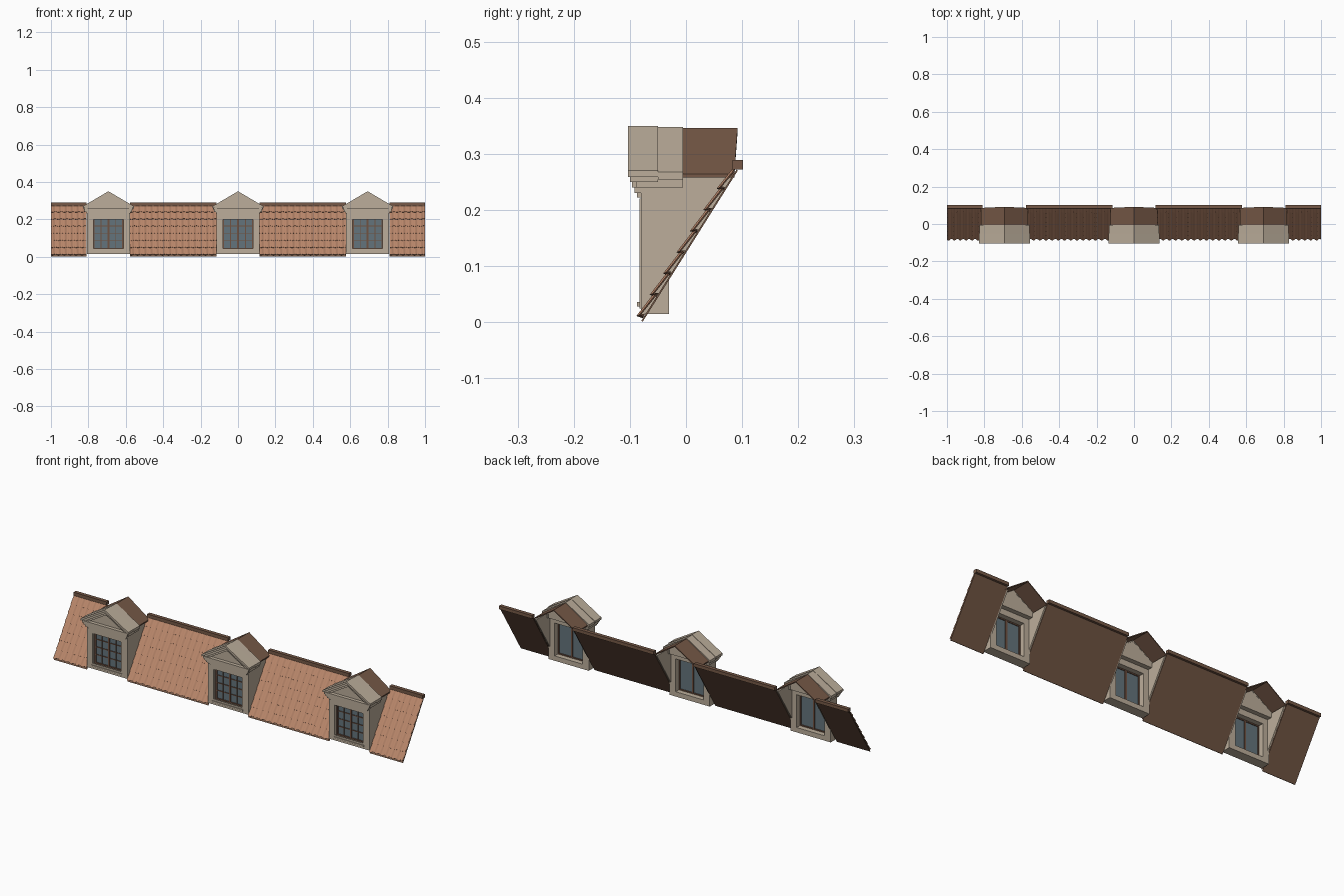
import bpy, math
from mathutils import Vector

if "Cube" in bpy.data.objects:
    bpy.data.objects.remove(bpy.data.objects["Cube"], do_unlink=True)


def material(name, rgb):
    lin = [((c / 255 + 0.055) / 1.055) ** 2.4 for c in rgb] + [1]
    m = bpy.data.materials.new(name)
    m.use_nodes = True
    m.diffuse_color = lin
    m.node_tree.nodes["Principled BSDF"].inputs["Base Color"].default_value = lin
    return m


STONE = material("pale_stone", (188, 174, 155))
TILE = material("terracotta", (184, 134, 106))
BROWN = material("brown_roof", (118, 89, 71))
WOOD = material("window_wood", (112, 82, 66))
GLASS = material("grey_glass", (100, 116, 124))


def make(name, verts, faces, *mats):
    me = bpy.data.meshes.new(name)
    me.from_pydata(verts, [], faces)
    for m in mats:
        me.materials.append(m)
    ob = bpy.data.objects.new(name, me)
    bpy.context.collection.objects.link(ob)
    return ob


def prism(name, profile, axis, lo, hi, mat):
    """Extrude a 2D profile along x (profile is y,z) or along y (profile is x,z)."""
    n = len(profile)
    place = (lambda p, d: (d, p[0], p[1])) if axis == "x" else (lambda p, d: (p[0], d, p[1]))
    area = sum(profile[i - 1][0] * profile[i][1] - profile[i][0] * profile[i - 1][1] for i in range(n))
    if (area > 0) == (axis == "y"):
        profile = profile[::-1]
    verts = [place(p, d) for d in (lo, hi) for p in profile]
    faces = [tuple(range(n))[::-1], tuple(range(n, 2 * n))]
    faces += [(i, (i + 1) % n, n + (i + 1) % n, n + i) for i in range(n)]
    return make(name, verts, faces, mat)


def box(name, x, y, z, mat):
    return prism(name, [(x[0], z[0]), (x[1], z[0]), (x[1], z[1]), (x[0], z[1])], "y", y[0], y[1], mat)


def chevron(name, half, peak, eave, thick, y, mat):
    pts = [(0, peak), (half, eave), (half, eave - thick), (0, peak - thick),
           (-half, eave - thick), (-half, eave)]
    return prism(name, pts, "y", y[0], y[1], mat)


def frame(name, half, z, width, y, mat):
    """Rectangular surround: two uprights and two rails."""
    parts = []
    for side, s in (("left", 1), ("right", -1)):
        parts.append(box(f"{name}_{side}", sorted((s * half, s * (half - width))), y, z, mat))
    inner = (width - half, half - width)
    parts.append(box(f"{name}_bottom", inner, y, (z[0], z[0] + width), mat))
    parts.append(box(f"{name}_top", inner, y, (z[1] - width, z[1]), mat))
    return parts


# Roof slope frame: distance up the slope, height above the board
FOOT = Vector((0, -0.08, 0.002))
HEAD = Vector((0, 0.09, 0.272))
UP = (HEAD - FOOT).normalized()
LENGTH = (HEAD - FOOT).length
OUT = Vector((0, -UP.z, UP.y))


def on_slope(x, s, h):
    return Vector((x, 0, 0)) + FOOT + UP * s + OUT * h


ROWS = 7
SEG = 8


def tile_row(name, x0, x1, s0, s1):
    """One course of rolled tiles with a dark lower lip."""
    waves = round((x1 - x0) / 0.033)
    n = waves * SEG
    verts, faces = [], []
    for i in range(n + 1):
        x = x0 + (x1 - x0) * i / n
        roll = 0.003 * math.sin(math.tau * i / SEG)
        dip = 0.004 * math.sin(math.tau * i / SEG)
        verts += [on_slope(x, s0 + 0.004 - dip + 0.003, 0.0005),
                  on_slope(x, s0 + 0.004 - dip, 0.009 + roll),
                  on_slope(x, s1 + 0.008, 0.004 + roll)]
    for i in range(n):
        a, b = 3 * i, 3 * i + 3
        faces += [(a, b, b + 1, a + 1), (a + 1, b + 1, b + 2, a + 2)]
    ob = make(name, verts, faces, TILE, BROWN)
    for p in ob.data.polygons:
        p.material_index = 1 - p.index % 2
        p.use_smooth = p.index % 2 == 1
    # break the shading at the lip
    for e in ob.data.edges:
        e.use_edge_sharp = all(v % 3 == 1 for v in e.vertices)
    return ob


# Roof panels between the dormers, with ridge caps
panels = {"far_right": (-1, -0.81), "mid_right": (-0.578, -0.115),
          "mid_left": (0.115, 0.578), "far_left": (0.81, 1)}
for label, (x0, x1) in panels.items():
    corners = [on_slope(0, s, h) for s, h in ((0, 0), (LENGTH, 0), (LENGTH, -0.003), (0.001, -0.003))]
    prism(f"roof_board_{label}", [(c.y, c.z) for c in corners], "x", x0, x1, BROWN)
    step = (LENGTH - 0.006) / ROWS
    for r in range(ROWS):
        tile_row(f"tile_row_{label}_{r + 1}", x0, x1, 0.003 + r * step, min(0.003 + (r + 1) * step, LENGTH - 0.012))
    box(f"ridge_cap_{label}", (x0, x1), (0.083, 0.102), (0.272, 0.289), BROWN)


def dormer():
    parts = []
    add = parts.append
    # front wall around the opening
    for side, s in (("left", 1), ("right", -1)):
        add(box(f"jamb_{side}", sorted((s * 0.08, s * 0.115)), (-0.08, -0.03), (0.015, 0.245), STONE))
        # triangular cheek running back to the roof slope
        low, high = on_slope(0, 0.022, 0), on_slope(0, LENGTH - 0.012, 0)
        cheek = [(-0.08, 0.015), (low.y, low.z), (high.y, high.z), (-0.08, high.z)]
        add(prism(f"cheek_{side}", cheek, "x", *sorted((s * 0.108, s * 0.1155)), STONE))
        # eave returns along the sides
        add(box(f"eave_{side}", sorted((s * 0.1, s * 0.127)), (-0.088, -0.005), (0.24, 0.262), STONE))
    add(box("base_block", (-0.08, 0.08), (-0.08, -0.03), (0.015, 0.04), STONE))
    add(box("lintel", (-0.08, 0.08), (-0.08, -0.03), (0.21, 0.245), STONE))
    # raised casing and sill
    parts.extend(frame("casing", 0.103, (0.024, 0.22), 0.021, (-0.083, -0.079), STONE))
    add(box("sill", (-0.088, 0.088), (-0.087, -0.06), (0.028, 0.036), STONE))
    # window
    parts.extend(frame("window_frame", 0.08, (0.04, 0.21), 0.006, (-0.068, -0.056), WOOD))
    add(box("glass", (-0.075, 0.075), (-0.063, -0.06), (0.045, 0.205), GLASS))
    add(box("centre_stile", (-0.005, 0.005), (-0.068, -0.056), (0.046, 0.204), WOOD))
    for s in (-1, 1):
        add(box("glazing_bar", (s * 0.04 - 0.002, s * 0.04 + 0.002), (-0.067, -0.062), (0.046, 0.204), WOOD))
    for k in (1, 2, 3):
        z = 0.046 + 0.158 * k / 4
        add(box("glazing_rail", (-0.074, 0.074), (-0.066, -0.062), (z - 0.002, z + 0.002), WOOD))
    # stepped horizontal cornice
    for i, (half, y, z0, z1) in enumerate([(0.111, -0.087, 0.222, 0.23), (0.118, -0.092, 0.23, 0.24),
                                           (0.124, -0.096, 0.24, 0.25), (0.13, -0.1, 0.25, 0.261)]):
        add(box(f"cornice_step_{i + 1}", (-half, half), (y, -0.05), (z0, z1), STONE))
    # gable wall and stepped raking cornice
    add(prism("gable_wall", [(-0.12, 0.24), (0.12, 0.24), (0.12, 0.262), (0, 0.335), (-0.12, 0.262)],
              "y", -0.082, -0.006, STONE))
    add(chevron("raking_cornice_outer", 0.136, 0.35, 0.27, 0.011, (-0.103, -0.05), STONE))
    add(chevron("raking_cornice_middle", 0.128, 0.342, 0.266, 0.014, (-0.097, -0.05), STONE))
    add(chevron("raking_cornice_inner", 0.12, 0.334, 0.263, 0.016, (-0.09, -0.05), STONE))
    add(chevron("stone_gable_roof", 0.134, 0.348, 0.268, 0.014, (-0.05, -0.005), STONE))
    # brown saddle roof, its eaves cut back slightly
    roof = chevron("saddle_roof", 0.126, 0.346, 0.264, 0.006, (-0.005, 0.092), BROWN)
    for v in roof.data.vertices:
        if v.co.y > 0 and abs(v.co.x) > 0.1:
            v.co.y = 0.086
    add(roof)
    return parts


# Three matching dormers sharing the same meshes
for ob in dormer():
    for label, x in (("left", 0.693), ("right", -0.693)):
        twin = ob.copy()
        twin.name = f"{label}_dormer_{ob.name}"
        twin.location.x = x
        bpy.context.collection.objects.link(twin)
    ob.name = f"centre_dormer_{ob.name}"
